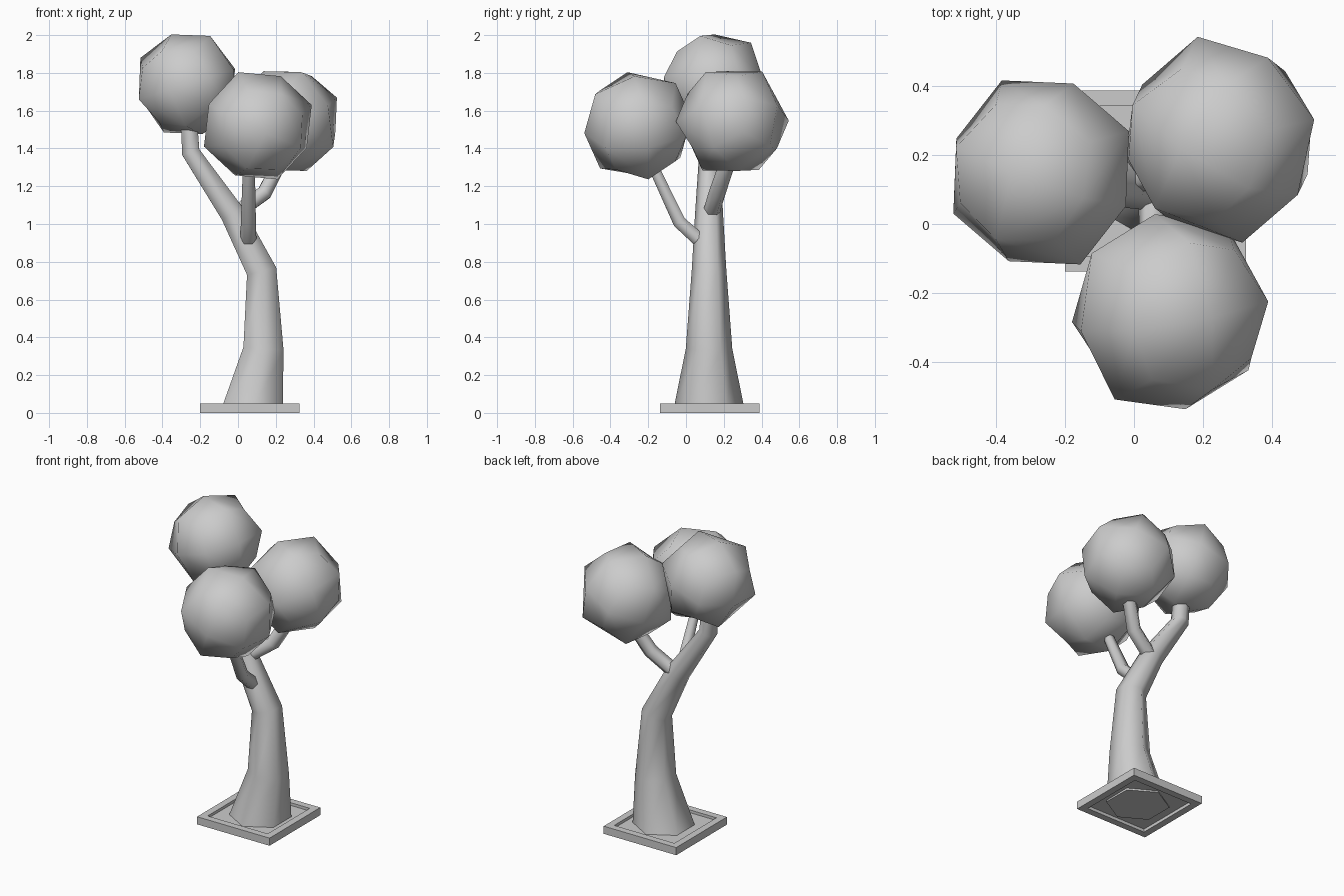
import bpy, bmesh, math
from mathutils import Vector, Matrix

if "Cube" in bpy.data.objects:
    bpy.data.objects.remove(bpy.data.objects["Cube"], do_unlink=True)

grey = bpy.data.materials.new("plain grey")
grey.use_nodes = True
GREY = (0.6, 0.6, 0.6, 1)
grey.diffuse_color = GREY
grey.node_tree.nodes["Principled BSDF"].inputs["Base Color"].default_value = GREY


def finish(name, bm, angle):
    """Turn a bmesh into a grey object, smooth below the given angle."""
    bmesh.ops.recalc_face_normals(bm, faces=bm.faces)
    mesh = bpy.data.meshes.new(name)
    bm.to_mesh(mesh)
    bm.free()
    mesh.materials.append(grey)
    ob = bpy.data.objects.new(name, mesh)
    bpy.context.collection.objects.link(ob)
    bpy.ops.object.select_all(action='DESELECT')
    ob.select_set(True)
    bpy.context.view_layer.objects.active = ob
    if angle:
        bpy.ops.object.shade_smooth_by_angle(angle=math.radians(angle))
    return ob


def limb(name, path, side, start=None):
    """Six-sided tapered limb through (x, y, z, radius) points."""
    bm = bmesh.new()
    pts = [Vector(p[:3]) for p in path]
    dirs = [(b - a).normalized() for a, b in zip(pts, pts[1:])]
    rings = []
    for i, p in enumerate(pts):
        before = dirs[max(i - 1, 0)]
        after = dirs[min(i, len(dirs) - 1)]
        t = (before + after).normalized()
        if i == 0 and start:
            t = Vector(start)
        u = Vector(side)
        u = (u - t * u.dot(t)).normalized()
        v = t.cross(u)
        ring = []
        for k in range(6):
            a = k * math.pi / 3
            ring.append(bm.verts.new(p + (u * math.cos(a) + v * math.sin(a)) * path[i][3]))
        rings.append(ring)
    for lo, hi in zip(rings, rings[1:]):
        for k in range(6):
            n = (k + 1) % 6
            bm.faces.new((lo[k], lo[n], hi[n], hi[k]))
    bm.faces.new(rings[0])
    bm.faces.new(rings[-1])
    return finish(name, bm, 65)


def foliage(name, centre, radius, x_axis, z_axis):
    """Rounded cube ball, turned so its own axes lie along those given."""
    z = Vector(z_axis).normalized()
    x = Vector(x_axis)
    x = (x - z * x.dot(z)).normalized()
    turn = Matrix((x, z.cross(x), z)).transposed()
    bm = bmesh.new()
    bmesh.ops.create_cube(bm, size=2)
    bmesh.ops.subdivide_edges(bm, edges=bm.edges[:], cuts=1, use_grid_fill=True)
    reach = {1: 0.943, 2: 1.0, 3: 0.907}   # face, edge and corner points
    for v in bm.verts:
        kind = sum(abs(c) > 0.5 for c in v.co)
        v.co = Vector(centre) + turn @ (v.co.normalized() * reach[kind] * radius)
    return finish(name, bm, 180)


# Square planter frame: an open ring with a rectangular section
MID = Vector((0.0625, 0.125, 0))
bm = bmesh.new()
section = [(0.263, 0), (0.263, 0.05), (0.218, 0.05), (0.218, 0)]
corners = [(-1, -1), (1, -1), (1, 1), (-1, 1)]
loops = [[bm.verts.new(MID + Vector((cx * h, cy * h, z))) for h, z in section]
         for cx, cy in corners]
for i in range(4):
    a, b = loops[i], loops[(i + 1) % 4]
    for k in range(4):
        n = (k + 1) % 4
        bm.faces.new((a[k], b[k], b[n], a[n]))
finish("planter_frame", bm, 0)

# Soil slab inside the frame
bm = bmesh.new()
bmesh.ops.create_cube(bm, size=1)
for v in bm.verts:
    v.co = MID + Vector((v.co.x * 0.437, v.co.y * 0.437, 0.026 + v.co.z * 0.012))
finish("planter_soil", bm, 0)

# Trunk leaning over into the tallest branch
limb("trunk", [(0.072, 0.122, 0.008, 0.19), (0.135, 0.122, 0.34, 0.123),
               (0.125, 0.122, 0.75, 0.092), (-0.03, 0.122, 1.055, 0.074),
               (-0.25, 0.125, 1.38, 0.055), (-0.26, 0.13, 1.55, 0.05)],
     (0, 1, 0), (0, 0, 1))

# Side branches
limb("front_branch", [(0.055, 0.065, 0.92, 0.042), (0.055, -0.035, 1.01, 0.04),
                      (0.058, -0.2, 1.36, 0.03)], (1, 0, 0))
limb("back_branch", [(0.0, 0.135, 1.065, 0.045), (0.14, 0.165, 1.165, 0.045),
                     (0.23, 0.225, 1.34, 0.042)], (0, 1, 0))

# Foliage balls
foliage("high_foliage", (-0.27, 0.15, 1.74), 0.293, (0.25, -0.1, 0.08), (-0.08, 0, 0.255))
foliage("front_foliage", (0.105, -0.255, 1.52), 0.307, (0.26, 0.058, -0.125), (0.12, -0.017, 0.26))
foliage("back_foliage", (0.25, 0.245, 1.545), 0.306, (0.49, 0.834, 0.286), (0.394, 0.093, -0.914))
